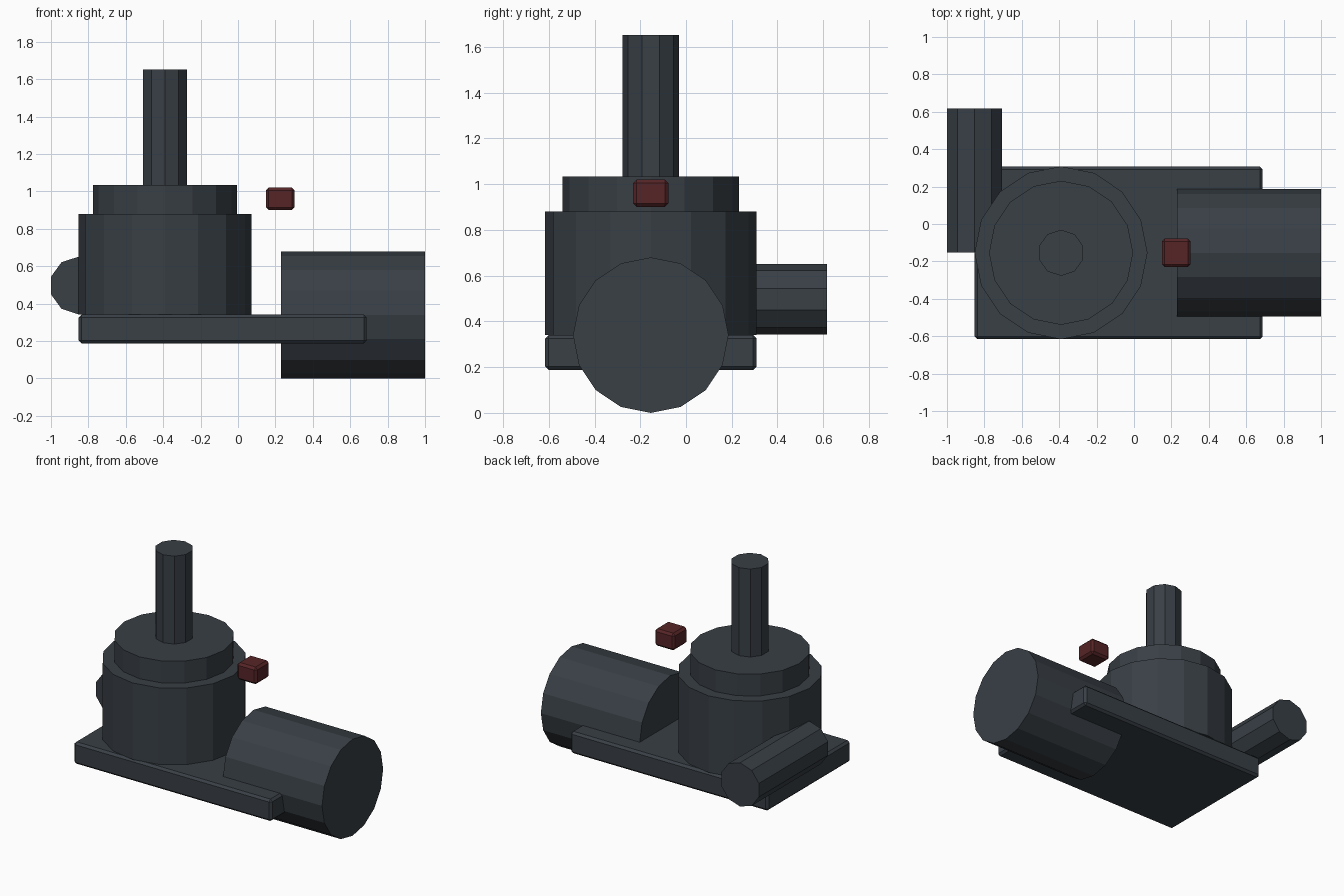
import bpy
import math

if "Cube" in bpy.data.objects:
    bpy.data.objects.remove(bpy.data.objects["Cube"])

R90 = math.pi / 2
AXIS_Y = -0.154      # shared centre line of all main parts
TOWER_X = -0.39      # centre of the round tower


def material(name, rgb):
    m = bpy.data.materials.new(name)
    m.diffuse_color = (*rgb, 1.0)
    m.use_nodes = True
    m.node_tree.nodes["Principled BSDF"].inputs["Base Color"].default_value = m.diffuse_color
    return m


SLATE = material("dark_slate", (0.040, 0.050, 0.060))
RED = material("dark_red", (0.095, 0.018, 0.020))


def finish(name, mat):
    ob = bpy.context.object
    ob.name = name
    ob.data.materials.append(mat)
    return ob


def cylinder(name, sides, radius, depth, centre, rotation=(0, 0, 0)):
    bpy.ops.mesh.primitive_cylinder_add(vertices=sides, radius=radius, depth=depth,
                                        location=centre, rotation=rotation)
    return finish(name, SLATE)


def bevelled_box(name, size, centre, mat, width=0.0154):
    bpy.ops.mesh.primitive_cube_add(size=1, location=centre)
    ob = finish(name, mat)
    ob.scale = size
    bpy.ops.object.transform_apply(location=False, rotation=False, scale=True)
    bevel = ob.modifiers.new("edge_bevel", 'BEVEL')
    bevel.width = width
    bevel.segments = 1
    return ob


# Base plate
bevelled_box("base_plate", (1.54, 0.924, 0.154), (-0.082, AXIS_Y, 0.264), SLATE)

# Stacked tower: name, sides, radius, bottom, top
for name, sides, radius, low, high in (
        ("tower_body", 16, 0.462, 0.341, 0.880),
        ("tower_cap", 16, 0.385, 0.880, 1.034),
        ("top_shaft", 10, 0.123, 1.034, 1.653)):
    cylinder(name, sides, radius, high - low, (TOWER_X, AXIS_Y, (low + high) / 2))

# Motor drum lying along x
cylinder("motor_drum", 16, 0.340, 0.77, (0.615, AXIS_Y, 0.340), (0, R90, 0))

# Side pipe lying along y
cylinder("side_pipe", 10, 0.154, 0.77, (-0.853, 0.232, 0.497), (R90, 0, 0))

# Small floating red block
bevelled_box("red_block", (0.154, 0.154, 0.12), (0.226, AXIS_Y, 0.960), RED)
